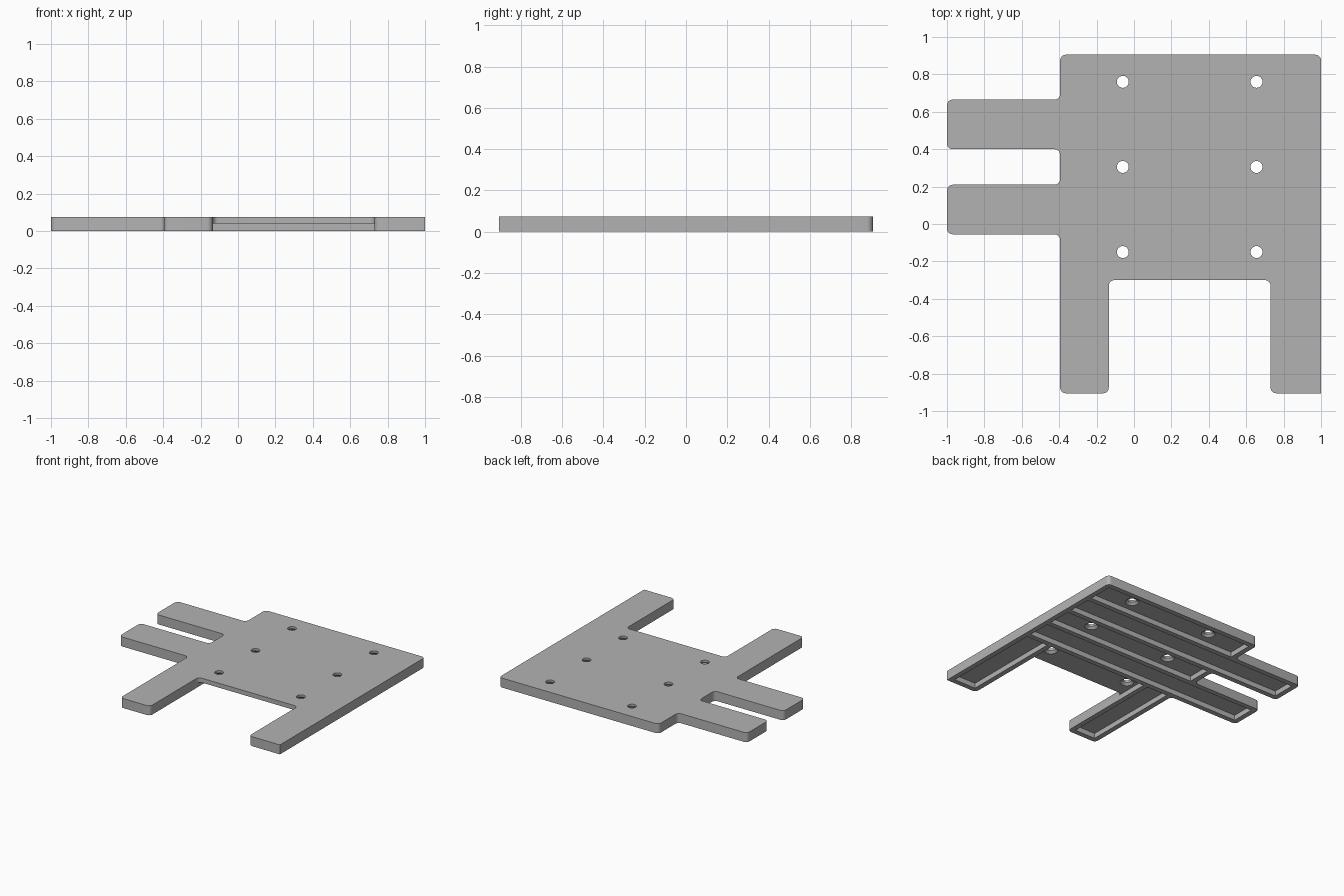
import bpy, bmesh, math
from mathutils import Vector

if "Cube" in bpy.data.objects:
    bpy.data.objects.remove(bpy.data.objects["Cube"])

H, CEIL, WALL, R = 0.075, 0.04, 0.04, 0.03   # height, pocket ceiling, rim, corner radius

grey = bpy.data.materials.new("mid_grey")
grey.diffuse_color = (0.45, 0.45, 0.45, 1)
grey.use_nodes = True
grey.node_tree.nodes["Principled BSDF"].inputs["Base Color"].default_value = grey.diffuse_color


def finish(bm, name):
    bmesh.ops.recalc_face_normals(bm, faces=bm.faces)
    mesh = bpy.data.meshes.new(name)
    bm.to_mesh(mesh)
    bm.free()
    ob = bpy.data.objects.new(name, mesh)
    bpy.context.collection.objects.link(ob)
    mesh.materials.append(grey)
    return ob


def rounded(corners, steps=6):
    """Fillet each (x, y, radius) corner of a right-angled outline."""
    out = []
    for i, (x, y, r) in enumerate(corners):
        p = Vector((x, y))
        if r == 0:
            out.append(p)
            continue
        a = (Vector(corners[i - 1][:2]) - p).normalized()
        b = (Vector(corners[(i + 1) % len(corners)][:2]) - p).normalized()
        centre = p + (a + b) * r
        for k in range(steps + 1):
            t = k / steps * math.pi / 2
            out.append(centre - b * r * math.cos(t) - a * r * math.sin(t))
    return out


def box(bm, x0, x1, y0, y1, z0, z1):
    v = [bm.verts.new((x, y, z)) for z in (z0, z1)
         for x, y in ((x0, y0), (x1, y0), (x1, y1), (x0, y1))]
    for f in ((3, 2, 1, 0), (4, 5, 6, 7), (0, 1, 5, 4),
              (1, 2, 6, 5), (2, 3, 7, 6), (3, 0, 4, 7)):
        bm.faces.new([v[i] for i in f])


def cut(ob, cutter):
    mod = ob.modifiers.new("cut", 'BOOLEAN')
    mod.operation, mod.solver, mod.object = 'DIFFERENCE', 'EXACT', cutter
    bpy.context.view_layer.objects.active = ob
    bpy.ops.object.modifier_apply(modifier=mod.name)
    bpy.data.objects.remove(cutter, do_unlink=True)


# Key lines of the plan
LEFT, TIP, RIGHT, BACK, FRONT = -0.395, -1.0, 1.0, 0.905, -0.905
LEG_L, LEG_R, EDGE = -0.135, 0.73, -0.30
FINGERS = ((-0.055, 0.21), (0.40, 0.665))

# Plate body: outline with two side fingers and two front legs
plan = [(RIGHT, FRONT, 0), (RIGHT, BACK, R), (LEFT, BACK, R)]
for y0, y1 in reversed(FINGERS):
    plan += [(LEFT, y1, R), (TIP, y1, R), (TIP, y0, R), (LEFT, y0, R)]
plan += [(LEFT, FRONT, R), (LEG_L, FRONT, R), (LEG_L, EDGE, R),
         (LEG_R, EDGE, R), (LEG_R, FRONT, R)]
bm = bmesh.new()
face = bm.faces.new([bm.verts.new((p.x, p.y, 0)) for p in rounded(plan)])
ext = bmesh.ops.extrude_face_region(bm, geom=[face])
bmesh.ops.translate(bm, vec=(0, 0, H),
                    verts=[g for g in ext['geom'] if isinstance(g, bmesh.types.BMVert)])
plate = finish(bm, "ribbed_plate")

# Pockets under the plate, leaving a rim and ribs
bm = bmesh.new()
inner_l, inner_r = LEFT + WALL, RIGHT - WALL
(f0, f1), (g0, g1) = FINGERS
pockets = [(TIP + WALL, inner_r, y0 + WALL, y1 - WALL) for y0, y1 in FINGERS]
pockets += [(inner_l, inner_r, g1, BACK - WALL),             # back bay
            (inner_l, inner_r, f1, g0),                      # middle bay
            (LEG_L, LEG_R, EDGE - 0.1, f0),                  # open front bay
            (inner_l, LEG_L - WALL, FRONT + WALL, f0),       # left leg
            (LEG_R + WALL, inner_r, FRONT + WALL, f0)]       # right leg
for p in pockets:
    box(bm, *p, -0.05, CEIL)
cut(plate, finish(bm, "pocket_cutter"))

# Six screw holes, countersunk from below
for x in (-0.06, 0.655):
    for y in (-0.15, 0.305, 0.76):
        bm = bmesh.new()
        rings = []
        for z, r in ((CEIL - 0.01, 0.05), (CEIL, 0.05), (CEIL + 0.018, 0.032), (H + 0.02, 0.032)):
            rings.append([bm.verts.new((x + r * math.cos(k * math.pi / 12),
                                        y + r * math.sin(k * math.pi / 12), z))
                          for k in range(24)])
        for lo, hi in zip(rings, rings[1:]):
            for k in range(24):
                n = (k + 1) % 24
                bm.faces.new((lo[k], lo[n], hi[n], hi[k]))
        bm.faces.new(rings[0][::-1])
        bm.faces.new(rings[-1])
        cut(plate, finish(bm, "hole_cutter"))

# Smooth fillets and hole walls, crisp edges elsewhere
bpy.ops.object.select_all(action='DESELECT')
plate.select_set(True)
bpy.context.view_layer.objects.active = plate
bpy.ops.object.shade_smooth_by_angle(angle=math.radians(30))
